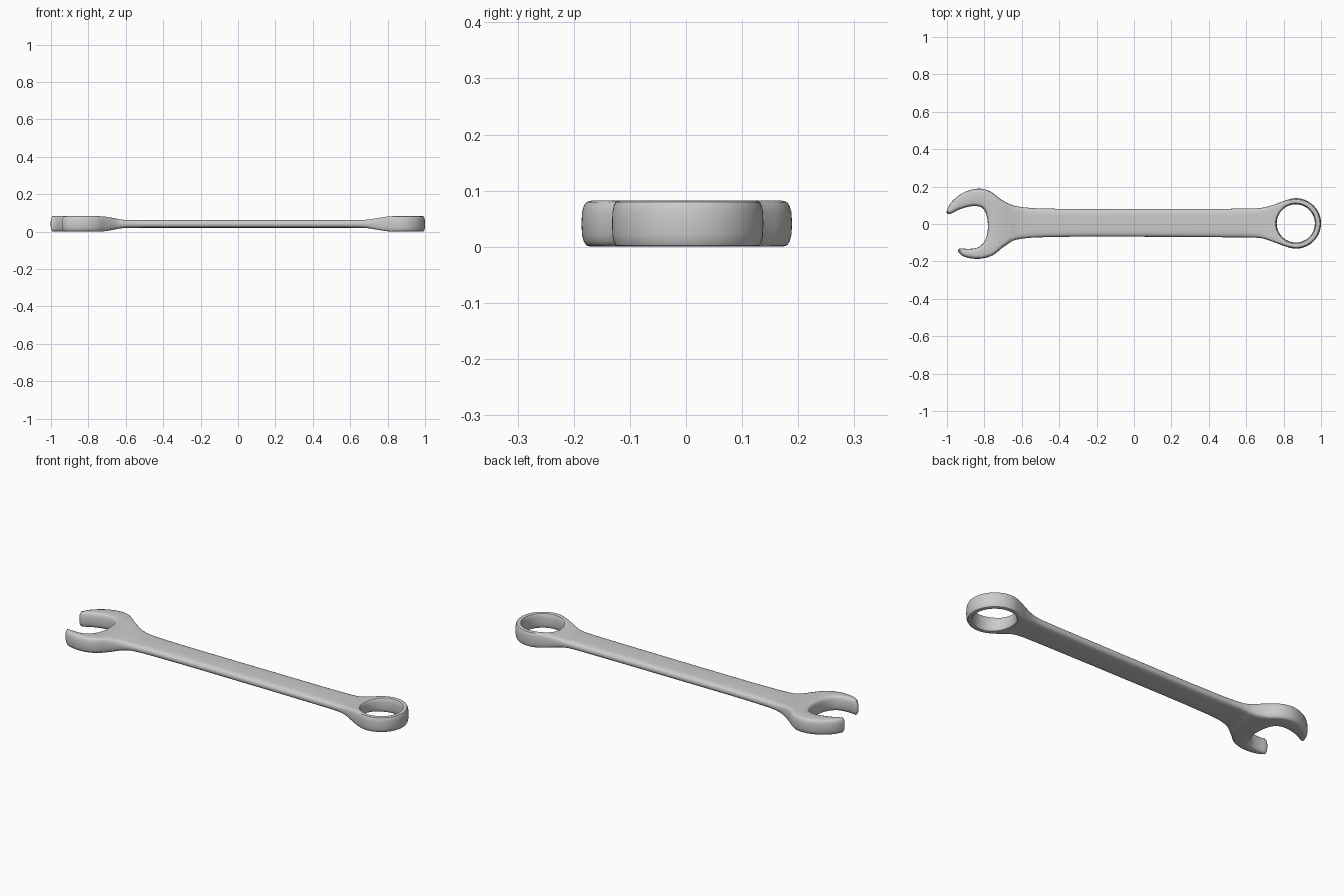
import bpy, bmesh, math
from mathutils import Vector
from mathutils.geometry import interpolate_bezier

if "Cube" in bpy.data.objects:
    bpy.data.objects.remove(bpy.data.objects["Cube"])


def smooth_loop(points, steps=5):
    """Closed smooth outline through the given points."""
    p = [Vector((x, y, 0)) for x, y in points]
    n = len(p)
    tan = [(p[(i + 1) % n] - p[i - 1]).normalized() for i in range(n)]
    out = []
    for i in range(n):
        a, b = p[i], p[(i + 1) % n]
        h = (b - a).length / 3
        out += interpolate_bezier(a, a + tan[i] * h, b - tan[(i + 1) % n] * h, b, steps + 1)[:-1]
    return out


def ease(x, a, b):
    t = min(1, max(0, (x - a) / (b - a)))
    return t * t * (3 - 2 * t)


def blend(x, jaw, handle, ring):
    """Value along the length: jaw -> handle -> ring."""
    v = jaw + (handle - jaw) * ease(x, -0.74, -0.59)
    return v + (ring - handle) * ease(x, 0.66, 0.83)


def edge_width(x):
    v = 0.017 + (0.036 - 0.017) * ease(x, -0.72, -0.5)
    return v + (0.012 - 0.036) * ease(x, 0.58, 0.76)


# Outline: ring arc, upper edge, jaws, lower edge (counter-clockwise)
cx, cy = 0.865, 0.003
ring = [(cx + 0.135 * math.cos(math.radians(a)), cy + 0.135 * math.sin(math.radians(a)))
        for a in range(-115, 116, 23)]
upper = [(0.745, 0.102), (0.68, 0.086), (0.58, 0.082), (0.0, 0.08), (-0.45, 0.082),
         (-0.63, 0.095), (-0.705, 0.128), (-0.77, 0.175), (-0.83, 0.189), (-0.90, 0.173),
         (-0.955, 0.138), (-0.993, 0.092)]
jaw = [(-0.996, 0.054), (-0.93, 0.079), (-0.86, 0.096), (-0.81, 0.085), (-0.787, 0.04),
       (-0.782, -0.03), (-0.797, -0.088), (-0.832, -0.124), (-0.885, -0.133), (-0.935, -0.132)]
lower = [(-0.94, -0.148), (-0.905, -0.176), (-0.825, -0.186), (-0.755, -0.167), (-0.70, -0.125),
         (-0.63, -0.084), (-0.45, -0.07), (0.0, -0.068), (0.58, -0.072), (0.68, -0.076),
         (0.745, -0.096)]
outline = smooth_loop(ring + upper + jaw + lower)
hole = [Vector((cx + 0.102 * math.cos(-t * math.tau / 48), cy + 0.102 * math.sin(-t * math.tau / 48), 0))
        for t in range(48)]

# Rounded walls, stored with unit height
bm = bmesh.new()
caps = {1: [], -1: []}
N = 8
for loop in (outline, hole):
    n = len(loop)
    rows = []
    for i, p in enumerate(loop):
        t = (loop[(i + 1) % n] - loop[i - 1]).normalized()
        inward = Vector((-t.y, t.x, 0))
        w = edge_width(p.x)
        row = []
        for k in range(N + 1):
            a = math.pi * (k / N - 0.5)
            s, c = math.sin(a), math.cos(a)
            z = math.copysign(abs(s) ** 0.75, s)
            q = p + inward * w * (1 - c ** 0.8 if c > 1e-6 else 1)
            row.append(bm.verts.new((q.x, q.y, z)))
        rows.append(row)
    for i in range(n):
        a, b = rows[i], rows[(i + 1) % n]
        for k in range(N):
            bm.faces.new((a[k], b[k], b[k + 1], a[k + 1]))
        caps[-1].append(bm.edges.get((a[0], b[0])))
        caps[1].append(bm.edges.get((a[N], b[N])))

# Flat faces above and below
for side, edges in caps.items():
    bmesh.ops.triangle_fill(bm, use_beauty=True, edges=edges, normal=(0, 0, side))

# Cross cuts so the thickness can vary along the length
cuts = [-0.75 + 0.02 * i for i in range(10)] + [-0.3, 0, 0.3] + [0.64 + 0.02 * i for i in range(11)]
for x in cuts:
    bmesh.ops.bisect_plane(bm, geom=bm.verts[:] + bm.edges[:] + bm.faces[:], dist=1e-5,
                           plane_co=(x, 0, 0), plane_no=(1, 0, 0))
for v in bm.verts:
    v.co.z = 0.041 + v.co.z * blend(v.co.x, 0.041, 0.021, 0.041)
bmesh.ops.recalc_face_normals(bm, faces=bm.faces[:])

mesh = bpy.data.meshes.new("wrench")
bm.to_mesh(mesh)
bm.free()
wrench = bpy.data.objects.new("wrench", mesh)
bpy.context.collection.objects.link(wrench)
bpy.context.view_layer.objects.active = wrench
wrench.select_set(True)
bpy.ops.object.shade_smooth_by_angle(angle=math.radians(40))
